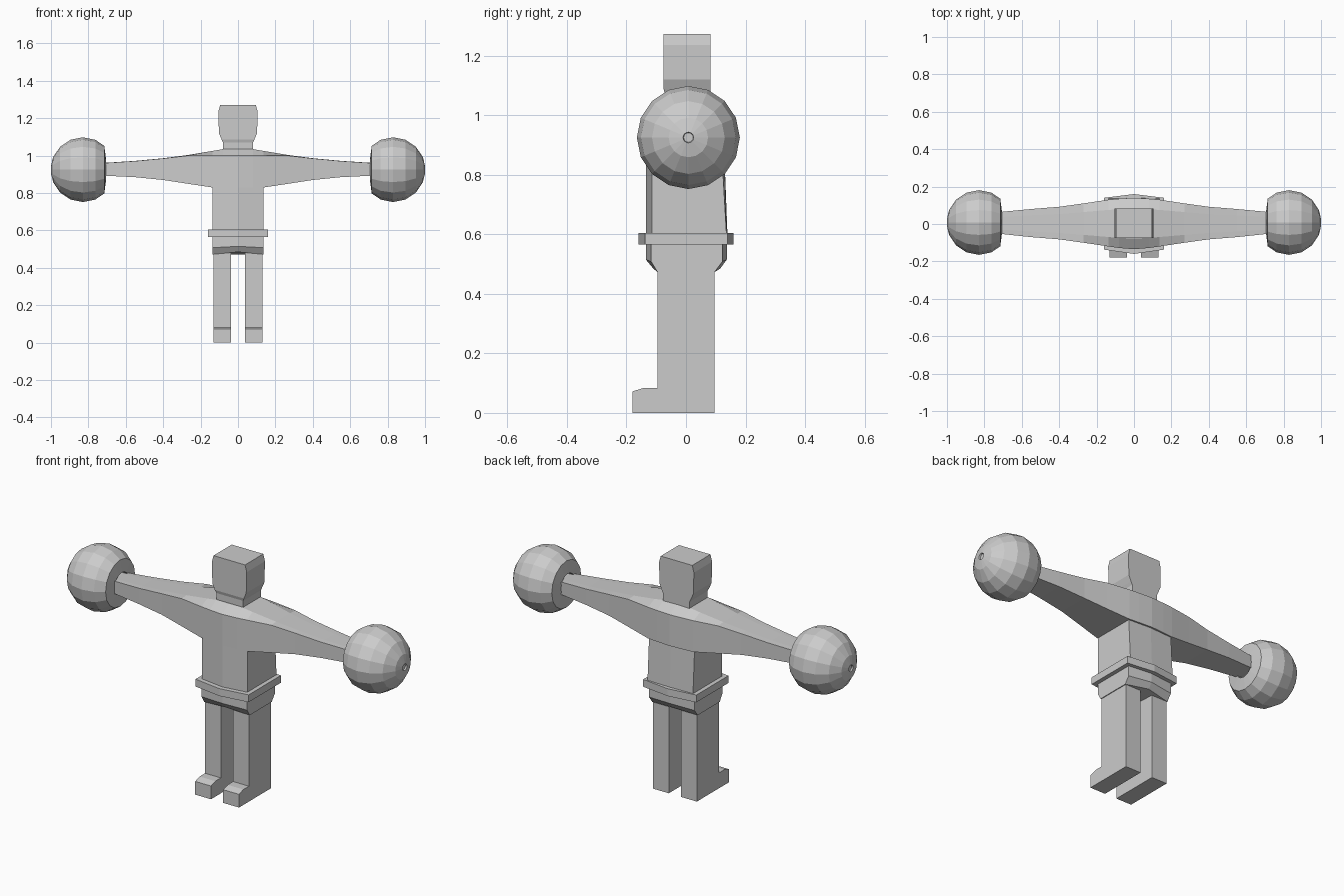
import bpy, bmesh, math

if "Cube" in bpy.data.objects:
    bpy.data.objects.remove(bpy.data.objects["Cube"])

grey = bpy.data.materials.new("plain grey")
grey.diffuse_color = (0.6, 0.6, 0.6, 1)
grey.use_nodes = True
grey.node_tree.nodes["Principled BSDF"].inputs["Base Color"].default_value = grey.diffuse_color


def loft(name, loops, mirror=False):
    """Skin a list of equal-length point loops and cap both ends."""
    bm = bmesh.new()
    rings = [[bm.verts.new(p) for p in loop] for loop in loops]
    n = len(rings[0])
    for a, b in zip(rings, rings[1:]):
        for i in range(n):
            j = (i + 1) % n
            bm.faces.new((a[i], a[j], b[j], b[i]))
    bm.faces.new(rings[0])
    bm.faces.new(rings[-1])
    bmesh.ops.recalc_face_normals(bm, faces=bm.faces)
    me = bpy.data.meshes.new(name)
    bm.to_mesh(me)
    bm.free()
    me.materials.append(grey)
    ob = bpy.data.objects.new(name, me)
    bpy.context.collection.objects.link(ob)
    if mirror:
        ob.modifiers.new("Mirror", 'MIRROR').use_mirror_merge = False
    return ob


def bowed(w, side_f, mid_f, side_b, mid_b, z, mid_z=None):
    """Six-sided body outline with bowed front and back."""
    mz = z if mid_z is None else mid_z
    return [(-w, side_f, z), (0, mid_f, mz), (w, side_f, z),
            (w, side_b, z), (0, mid_b, mz), (-w, side_b, z)]


# Torso, belt and hips
loft("torso", [bowed(0.137, -0.115, -0.135, 0.137, 0.14, 0.58),
               bowed(0.137, -0.115, -0.135, 0.122, 0.13, 0.84)])
loft("belt", [bowed(0.16, -0.137, -0.16, 0.14, 0.16, z) for z in (0.565, 0.605)])
loft("hips", [bowed(0.137, -0.095, -0.11, 0.095, 0.115, 0.472, 0.485),
              bowed(0.137, -0.117, -0.135, 0.122, 0.137, 0.508, 0.515),
              bowed(0.137, -0.117, -0.135, 0.122, 0.137, 0.58)])

# Shoulders and arms: x, bottom z, edge z, ridge z, front y, back y
half = [(0.08, 0.83, 1.0, 1.035, -0.128, 0.135),
        (0.137, 0.83, 1.0, 1.025, -0.12, 0.13),
        (0.27, 0.85, 1.0, 1.003, -0.10, 0.11),
        (0.40, 0.87, 0.985, 0.986, -0.082, 0.092),
        (0.55, 0.885, 0.971, 0.972, -0.07, 0.08),
        (0.72, 0.893, 0.96, 0.961, -0.052, 0.064),
        (0.75, 0.893, 0.96, 0.961, -0.05, 0.062)]
middle = [(0, 0.83, 1.0, 1.035, -0.135, 0.14)]
stations = [(-s[0],) + s[1:] for s in reversed(half)] + middle + half
loft("arms", [[(x, f, zb), (x, f, ze), (x, f * 0.58, zr),
               (x, b * 0.58, zr), (x, b, ze), (x, b, zb)]
              for x, zb, ze, zr, f, b in stations])

# Head and neck
loft("head", [[(-w, f, z), (w, f, z), (w, 0.082, z), (-w, 0.082, z)]
              for w, f, z in ((0.08, -0.07, 1.0), (0.08, -0.07, 1.07),
                              (0.088, -0.075, 1.087), (0.102, -0.075, 1.12),
                              (0.105, -0.075, 1.235), (0.095, -0.075, 1.272))])

# Legs with feet: side outline extruded across x
outline = [(0.095, 0), (-0.18, 0), (-0.18, 0.072), (-0.142, 0.084),
           (-0.095, 0.084), (-0.095, 0.49), (0.095, 0.49)]
loft("legs", [[(x, y, z) for y, z in outline] for x in (0.037, 0.132)], mirror=True)

# Round fists: turned profile with a socket for the arm
R, CX, CY, CZ = 0.173, 0.829, 0.008, 0.925
profile = [(0.76, 0.055), (0.706, 0.06), (0.715, 0.127)]
profile += [(CX - R * math.cos(math.radians(a)), R * math.sin(math.radians(a)))
            for a in (67.5, 90, 112.5, 135, 157.5)]
profile += [(1.0, 0.018), (0.992, 0.016)]
loft("fists", [[(x, CY + r * math.cos(t), CZ + r * math.sin(t))
                for t in (math.tau * i / 16 for i in range(16))]
               for x, r in profile], mirror=True)
